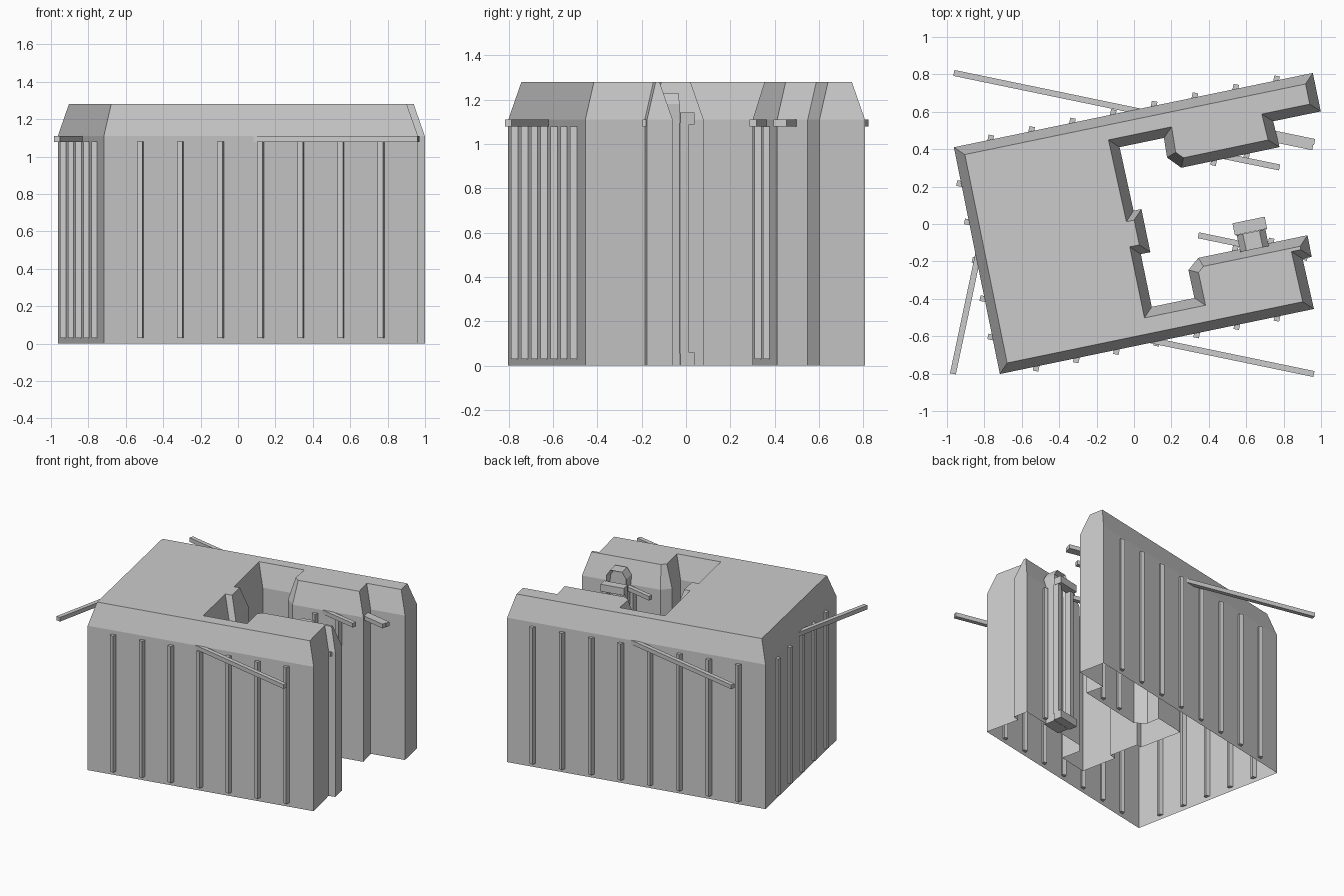
import bpy, bmesh, math
from mathutils import Vector, Matrix

cube = bpy.data.objects.get("Cube")
if cube:
    bpy.data.objects.remove(cube, do_unlink=True)

TURN = math.radians(11.7)      # whole building is turned on its plot
EAVE, RIDGE, INSET = 1.11, 1.28, 0.05
SPIN = Matrix.Rotation(TURN, 4, 'Z')

stone = bpy.data.materials.new("pale_grey_stone")
stone.use_nodes = True
stone.diffuse_color = (0.6, 0.6, 0.6, 1)
stone.node_tree.nodes["Principled BSDF"].inputs["Base Color"].default_value = (0.6, 0.6, 0.6, 1)


def add_object(name, bm, matrix=SPIN):
    mesh = bpy.data.meshes.new(name)
    bm.to_mesh(mesh)
    bm.free()
    mesh.materials.append(stone)
    obj = bpy.data.objects.new(name, mesh)
    obj.matrix_world = matrix
    bpy.context.collection.objects.link(obj)
    return obj


def box(name, centre, size, heading=TURN):
    """Box at a plan position, turned to a world heading."""
    bm = bmesh.new()
    bmesh.ops.create_cube(bm, size=1)
    bmesh.ops.scale(bm, vec=size, verts=bm.verts)
    place = Matrix.Translation(SPIN @ Vector(centre))
    return add_object(name, bm, place @ Matrix.Rotation(heading, 4, 'Z'))


def inset_outline(points, d):
    """Mitred inward offset of a counter-clockwise outline."""
    result = []
    for i, p in enumerate(points):
        a = (p - points[i - 1]).normalized()
        b = (points[(i + 1) % len(points)] - p).normalized()
        na, nb = Vector((-a.y, a.x)), Vector((-b.y, b.x))
        result.append(p + (na + nb) * d / (1 + na.dot(nb)))
    return result


# Plan outline, clockwise from the back right corner
nw, ne = (-0.86, 0.597), (1.10, 0.597)
sw, se = (-0.865, -0.64), (0.85, -0.64)
north_wing = [(1.10, 0.387), (0.84, 0.387), (0.845, 0.245), (0.309, 0.243),
              (0.245, 0.312), (0.25, 0.418)]
court = [(0.008, 0.418), (0.012, 0.07), (0.055, 0.07), (0.055, -0.165),
         (0.003, -0.165), (0.003, -0.453)]
south_wing = [(0.236, -0.453), (0.235, -0.30), (0.30, -0.247), (0.896, -0.247),
              (0.895, -0.365), (0.845, -0.365)]
outline = [Vector(p) for p in [nw, ne] + north_wing + court + south_wing + [se, sw]]
outline.reverse()

# Walls and bevelled flat roof, open underneath
bm = bmesh.new()
rings = []
for pts, z in ((outline, 0), (outline, EAVE), (inset_outline(outline, INSET), RIDGE)):
    rings.append([bm.verts.new((p.x, p.y, z)) for p in pts])
for low, high in zip(rings, rings[1:]):
    for i in range(len(low)):
        j = (i + 1) % len(low)
        bm.faces.new((low[i], low[j], high[j], high[i]))
bm.faces.new(rings[-1])
add_object("walls_and_roof", bm)


def dress_wall(name, start, end, count, margin):
    """Vertical ribs along a wall and one skewed beam under the eave."""
    a, b = Vector(start), Vector(end)
    along = (b - a).normalized()
    length = (b - a).length
    heading = math.atan2(along.y, along.x) - TURN
    for k in range(count):
        p = a + along * (margin + (length - 2 * margin) * k / (count - 1))
        box(f"{name}_rib_{k + 1}", (p.x, p.y, 0.555), (0.03, 0.05, 1.05), heading)
    mid = (a + b) / 2
    box(f"{name}_beam", (mid.x, mid.y, 1.095), (length, 0.032, 0.032), heading)


dress_wall("back_wall", nw, ne, 8, 0.2)
dress_wall("front_wall", sw, se, 7, 0.2)
dress_wall("side_wall", sw, nw, 5, 0.2)
dress_wall("north_wing", north_wing[3], north_wing[2], 2, 0.178)
dress_wall("south_wing", south_wing[2], south_wing[3], 2, 0.2)
box("north_wing_short_beam", (0.842, 0.317, 1.095), (0.42, 0.032, 0.032), -TURN)

# Portal on the south wing: recessed door bay with a chamfered head
PX, BACK, FRONT = 0.604, -0.262, -0.17
profile = [(-0.078, 0), (0.078, 0), (0.078, 1.18), (0.045, 1.23), (-0.045, 1.23), (-0.078, 1.18)]
bm = bmesh.new()
face = bm.faces.new([bm.verts.new((PX + x, BACK, z)) for x, z in profile])
out = bmesh.ops.extrude_face_region(bm, geom=[face])
moved = [g for g in out["geom"] if isinstance(g, bmesh.types.BMVert)]
bmesh.ops.translate(bm, vec=(0, FRONT - BACK, 0), verts=moved)
bmesh.ops.recalc_face_normals(bm, faces=bm.faces)
door = max(bm.faces, key=lambda f: f.calc_center_median().y)
bmesh.ops.inset_region(bm, faces=[door], thickness=0.02)
bmesh.ops.translate(bm, vec=(0, -0.035, 0), verts=door.verts)
add_object("portal_bay", bm)

# Portal plinth, lintel and pillars
for part, z, h in (("plinth", 0.03, 0.06), ("lintel", 1.115, 0.055)):
    box("portal_" + part, (PX, -0.136, z), (0.176, 0.065, h))
for side, name in ((-1, "right"), (1, "left")):
    box(f"portal_{name}_pillar", (PX + side * 0.068, -0.15, 0.575), (0.036, 0.042, 1.04))
